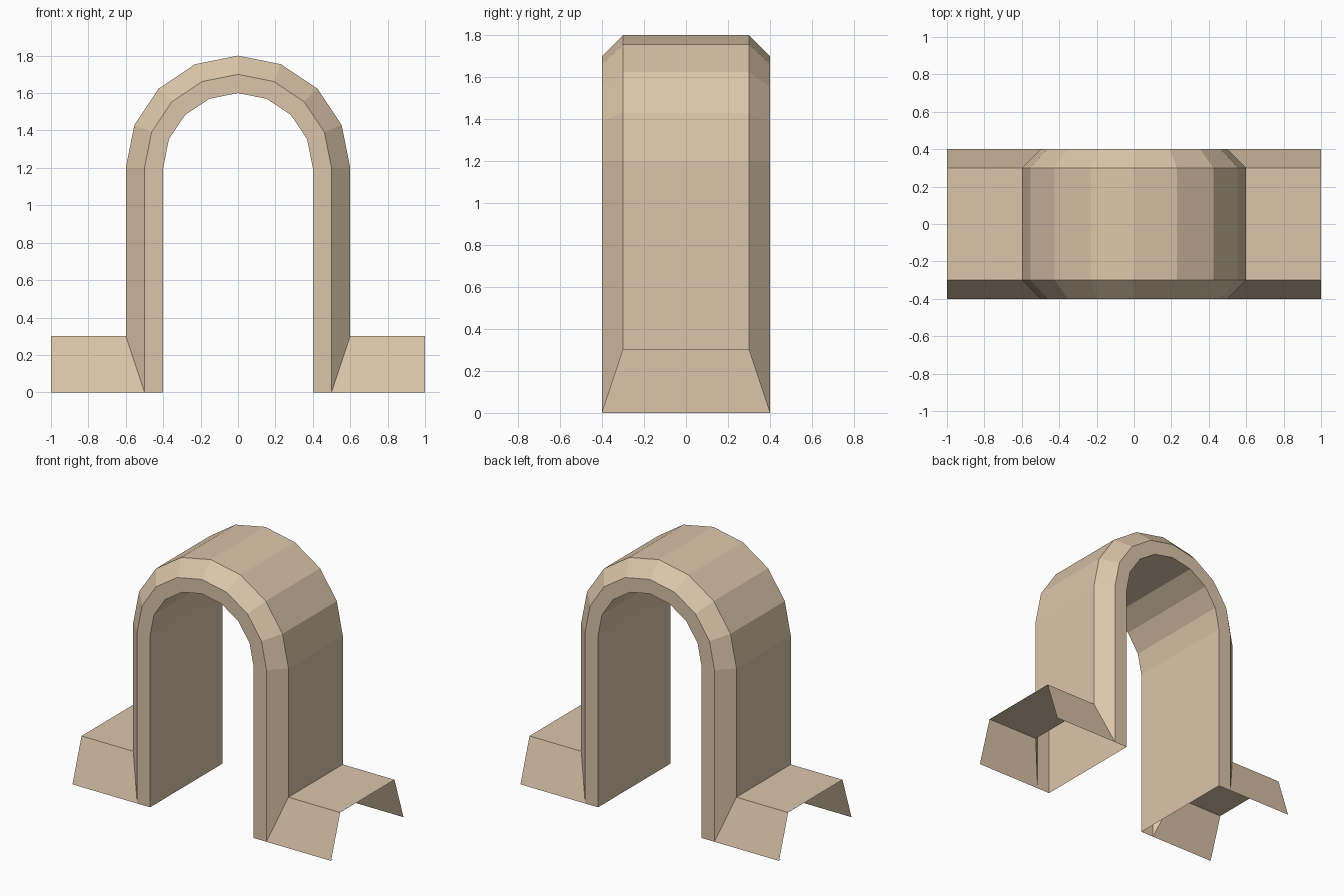
import bpy
import math

if "Cube" in bpy.data.objects:
    bpy.data.objects.remove(bpy.data.objects["Cube"])

SEGMENTS = 8      # facets of the half-round top
SPRING = 1.2      # height where the curve starts
BASE_H = 0.3      # height of the low side walls

stone = bpy.data.materials.new("sandstone")
stone.diffuse_color = (0.71, 0.56, 0.40, 1)
stone.use_nodes = True
stone.node_tree.nodes["Principled BSDF"].inputs["Base Color"].default_value = stone.diffuse_color


def make_object(name, verts, faces):
    mesh = bpy.data.meshes.new(name)
    mesh.from_pydata(verts, [], faces)
    mesh.materials.append(stone)
    obj = bpy.data.objects.new(name, mesh)
    bpy.context.collection.objects.link(obj)
    return obj


# Arch: chamfered cross-section (radius, y) swept up, over and down
section = [(0.4, -0.4), (0.5, -0.4), (0.6, -0.3),
           (0.6, 0.3), (0.5, 0.4), (0.4, 0.4)]


def foot(side):
    # the outer face stops on top of the low wall
    return [(side * r, y, BASE_H if r > 0.55 else 0) for r, y in section]


verts = foot(1)
for i in range(SEGMENTS + 1):
    a = math.pi * i / SEGMENTS
    verts += [(r * math.cos(a), y, SPRING + r * math.sin(a)) for r, y in section]
verts += foot(-1)

n = len(section)
faces = [(i * n + j, i * n + (j + 1) % n, (i + 1) * n + (j + 1) % n, (i + 1) * n + j)
         for i in range(SEGMENTS + 2) for j in range(n)]
make_object("arch", verts, faces)

# Low side walls: sloped sides and flat top, open at the end and underneath
wall = [(0.5, -0.4, 0), (0.6, -0.3, BASE_H), (0.6, 0.3, BASE_H), (0.5, 0.4, 0)]
verts = wall + [(1, y, z) for x, y, z in wall]
faces = [(j, j + 4, j + 5, j + 1) for j in range(3)]
walls = make_object("side_walls", verts, faces)
mirror = walls.modifiers.new("mirror", 'MIRROR')
mirror.use_mirror_merge = False
